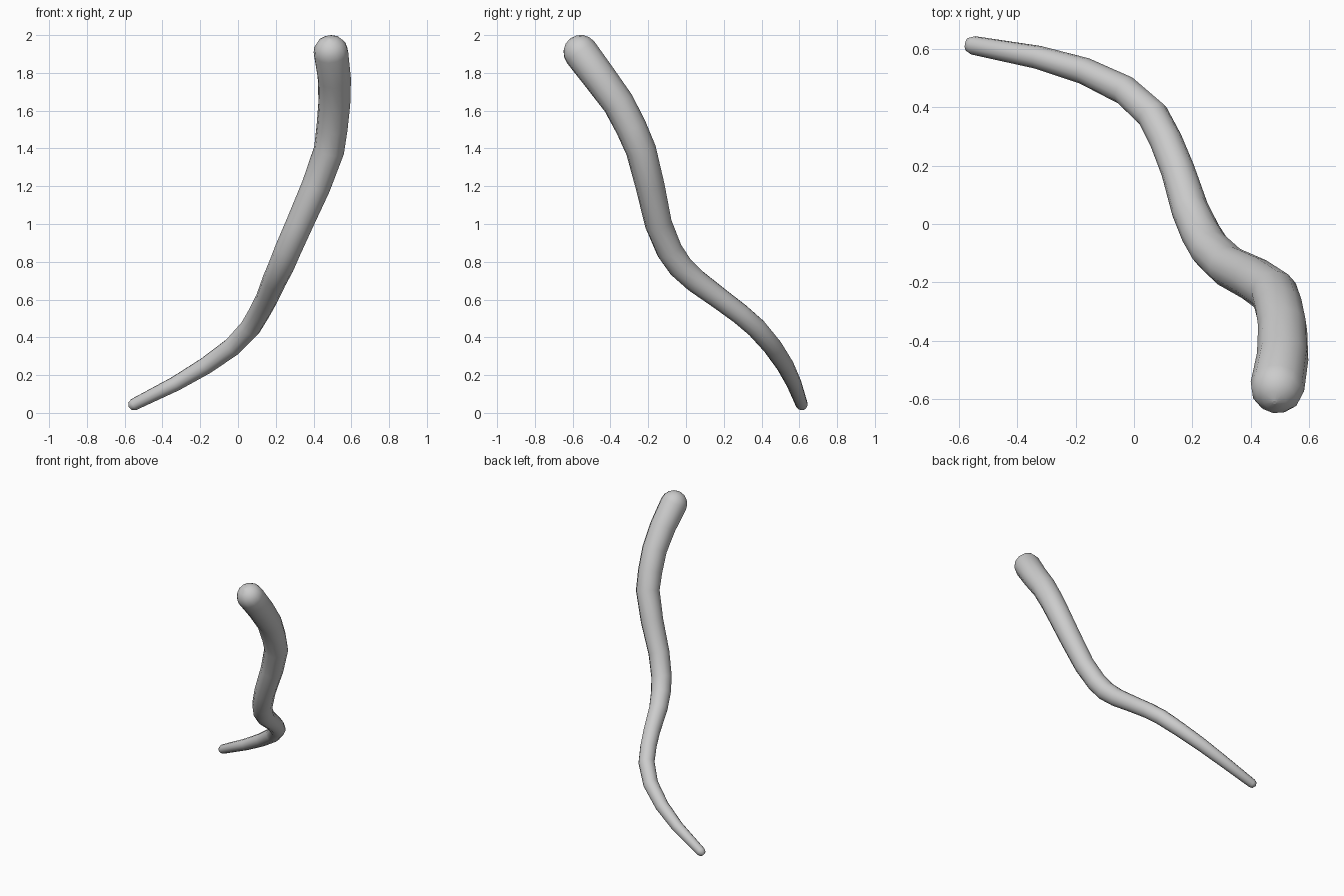
import bpy, math
from mathutils import Vector

if "Cube" in bpy.data.objects:
    bpy.data.objects.remove(bpy.data.objects["Cube"])

# Centre line of the tapered stick: x, y, z, radius (thick end first)
path = [
    (0.492, -0.557, 1.908, 0.093),
    (0.510, -0.455, 1.772, 0.089),
    (0.510, -0.358, 1.640, 0.085),
    (0.498, -0.290, 1.510, 0.083),
    (0.482, -0.238, 1.390, 0.081),
    (0.413, -0.190, 1.200, 0.077),
    (0.325, -0.146, 1.000, 0.072),
    (0.263, -0.088, 0.860, 0.070),
    (0.228, -0.030, 0.775, 0.068),
    (0.192, 0.050, 0.700, 0.064),
    (0.150, 0.185, 0.600, 0.058),
    (0.110, 0.285, 0.525, 0.056),
    (0.065, 0.372, 0.450, 0.055),
    (-0.030, 0.458, 0.350, 0.051),
    (-0.170, 0.525, 0.250, 0.046),
    (-0.330, 0.572, 0.155, 0.040),
    (-0.552, 0.613, 0.044, 0.032),
]


def rounded_end(end, inner, length, steps):
    """Extra path points that close an end with a dome."""
    p, r = Vector(end[:3]), end[3]
    d = (p - Vector(inner[:3])).normalized()
    pts = []
    for i in range(1, steps + 1):
        a = math.radians(86) * i / steps
        pts.append((*(p + d * length * math.sin(a)), r * math.cos(a)))
    return pts


thick_cap = rounded_end(path[0], path[1], 0.093, 4)
thin_cap = rounded_end(path[-1], path[-2], 0.03, 2)
points = thick_cap[::-1] + path + thin_cap

# Stick: one bevelled curve with per-point radius
curve = bpy.data.curves.new("stick", "CURVE")
curve.dimensions = "3D"
curve.bevel_depth = 1.0
curve.bevel_resolution = 4
curve.use_fill_caps = True
spline = curve.splines.new("POLY")
spline.points.add(len(points) - 1)
for sp, (x, y, z, r) in zip(spline.points, points):
    sp.co = (x, y, z, 1)
    sp.radius = r
stick = bpy.data.objects.new("stick", curve)
bpy.context.collection.objects.link(stick)

# Turn into a smooth-shaded mesh
bpy.context.view_layer.objects.active = stick
stick.select_set(True)
bpy.ops.object.convert(target="MESH")
bpy.ops.object.shade_smooth()
